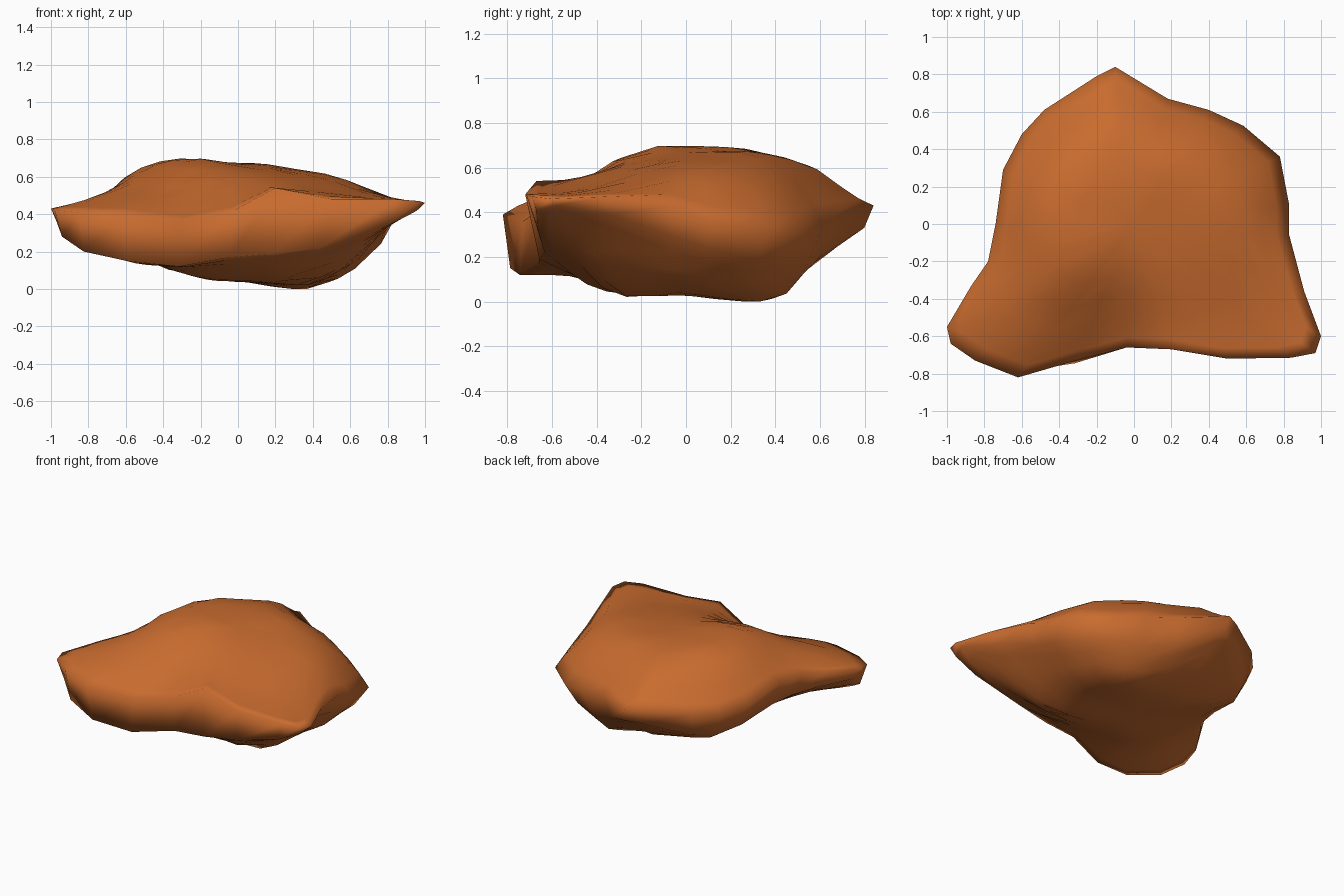
import bpy, bmesh, math

# Outline of the rock: x, y, upper rim height, inward scale of lower rim, lower rim height
RIM = [
    (1.0, -.60, .46, .97, .43), (.91, -.36, .47, .94, .39), (.83, -.06, .43, .93, .29),
    (.83, .10, .36, .92, .24), (.78, .36, .31, .89, .18), (.585, .525, .30, .90, .17),
    (.40, .61, .34, .90, .17), (.18, .67, .39, .91, .21), (-.10, .84, .43, .95, .33),
    (-.20, .79, .43, .94, .31), (-.48, .61, .41, .89, .22), (-.60, .48, .39, .88, .20),
    (-.70, .29, .40, .89, .24), (-.74, 0, .47, .92, .30), (-.78, -.20, .48, .92, .31),
    (-.87, -.33, .46, .94, .34), (-1.0, -.55, .43, .97, .36), (-.98, -.64, .42, .96, .28),
    (-.85, -.73, .41, .97, .20), (-.62, -.82, .39, .96, .15), (-.31, -.73, .36, 1.02, .12),
    (-.04, -.66, .41, 1.0, .17), (.20, -.67, .54, .98, .19), (.50, -.72, .48, .88, .22),
    (.84, -.715, .48, .93, .33), (.97, -.69, .47, .97, .41)]

# Height samples across the crown and the underside
CROWN = [(-.25, -.22, .69), (-.25, .05, .695), (-.60, .10, .625), (-.38, .32, .66), (.15, .37, .655),
         (.05, 0, .66), (.50, .20, .60), (.50, -.20, .58), (-.10, .60, .59), (.70, 0, .53),
         (.10, -.42, .57), (-.12, -.47, .52), (-.50, -.50, .53), (-.75, -.50, .49),
         (.55, -.50, .51), (-.50, -.20, .63), (.30, -.52, .55), (-.10, .22, .675),
         (.0, -.22, .64), (.53, .46, .43), (.73, .30, .43), (.37, .54, .46), (-.65, .15, .58),
         (-.22, -.62, .42), (-.15, .40, .655), (.25, .10, .645), (-.55, -.70, .46)]
UNDER = [(.60, .05, .09), (.35, .44, .02), (.28, .24, 0), (.38, -.28, .025), (-.20, -.28, .05),
         (-.18, .20, .055), (-.40, .32, .11), (-.45, -.10, .14), (-.45, -.60, .125),
         (-.72, -.50, .22), (0, -.52, .13), (.62, -.35, .15), (0, .55, .14), (.05, 0, .045),
         (.05, .25, .035), (.35, 0, .03), (.12, -.3, .045), (0, .4, .06), (-.32, 0, .105),
         (.38, -.4, .055), (.55, .25, .07), (-.3, -.42, .11), (-.3, .2, .10)]


def height_field(points):
    """Smooth surface through scattered heights (radial basis, solved by elimination)."""
    n = len(points)
    kernel = lambda ax, ay, bx, by: math.sqrt((ax - bx) ** 2 + (ay - by) ** 2 + .002)
    m = [[kernel(p[0], p[1], q[0], q[1]) for q in points] + [p[2]] for p in points]
    for i in range(n):
        k = max(range(i, n), key=lambda r: abs(m[r][i]))
        m[i], m[k] = m[k], m[i]
        for r in range(n):
            if r != i:
                f = m[r][i] / m[i][i]
                if f:
                    m[r] = [a - f * b for a, b in zip(m[r], m[i])]
    w = [m[i][n] / m[i][i] for i in range(n)]
    return lambda x, y: sum(c * kernel(x, y, p[0], p[1]) for c, p in zip(w, points))


upper = [(x, y, z) for x, y, z, s, b in RIM]
lower = [(x * s, y * s, b) for x, y, z, s, b in RIM]
top = height_field(upper + CROWN)
bottom = height_field(lower + UNDER)

bm = bmesh.new()


def ring(points):
    return [bm.verts.new(p) for p in points]


def shrink(points, field, t):
    return [(x * t, y * t, min(.70, max(0, field(x * t, y * t)))) for x, y, z in points]


# Rings run from the underside, over both rims, up to the crown
steps = (.2, .4, .56, .7, .82, .92)
rings = [ring(shrink(lower, bottom, t)) for t in steps]
rings += [ring(lower), ring(upper)]
rings += [ring(shrink(upper, top, t)) for t in reversed(steps)]
n = len(RIM)
for a, b in zip(rings, rings[1:]):
    for i in range(n):
        j = (i + 1) % n
        bm.faces.new((a[i], a[j], b[j], b[i]))
for loop, field in ((rings[0], bottom), (rings[-1], top)):
    tip = bm.verts.new((0, 0, max(0, field(0, 0))))
    for i in range(n):
        bm.faces.new((loop[i], loop[(i + 1) % n], tip))
bmesh.ops.recalc_face_normals(bm, faces=bm.faces)
low = min(v.co.z for v in bm.verts)
for v in bm.verts:
    v.co.z -= low
for f in bm.faces:
    f.smooth = True

mesh = bpy.data.meshes.new("rock")
bm.to_mesh(mesh)
bm.free()
rock = bpy.data.objects.new("rock", mesh)
bpy.context.collection.objects.link(rock)

# Single rusty clay colour
clay = bpy.data.materials.new("rusty orange stone")
clay.diffuse_color = (.58, .148, .028, 1)
mesh.materials.append(clay)
